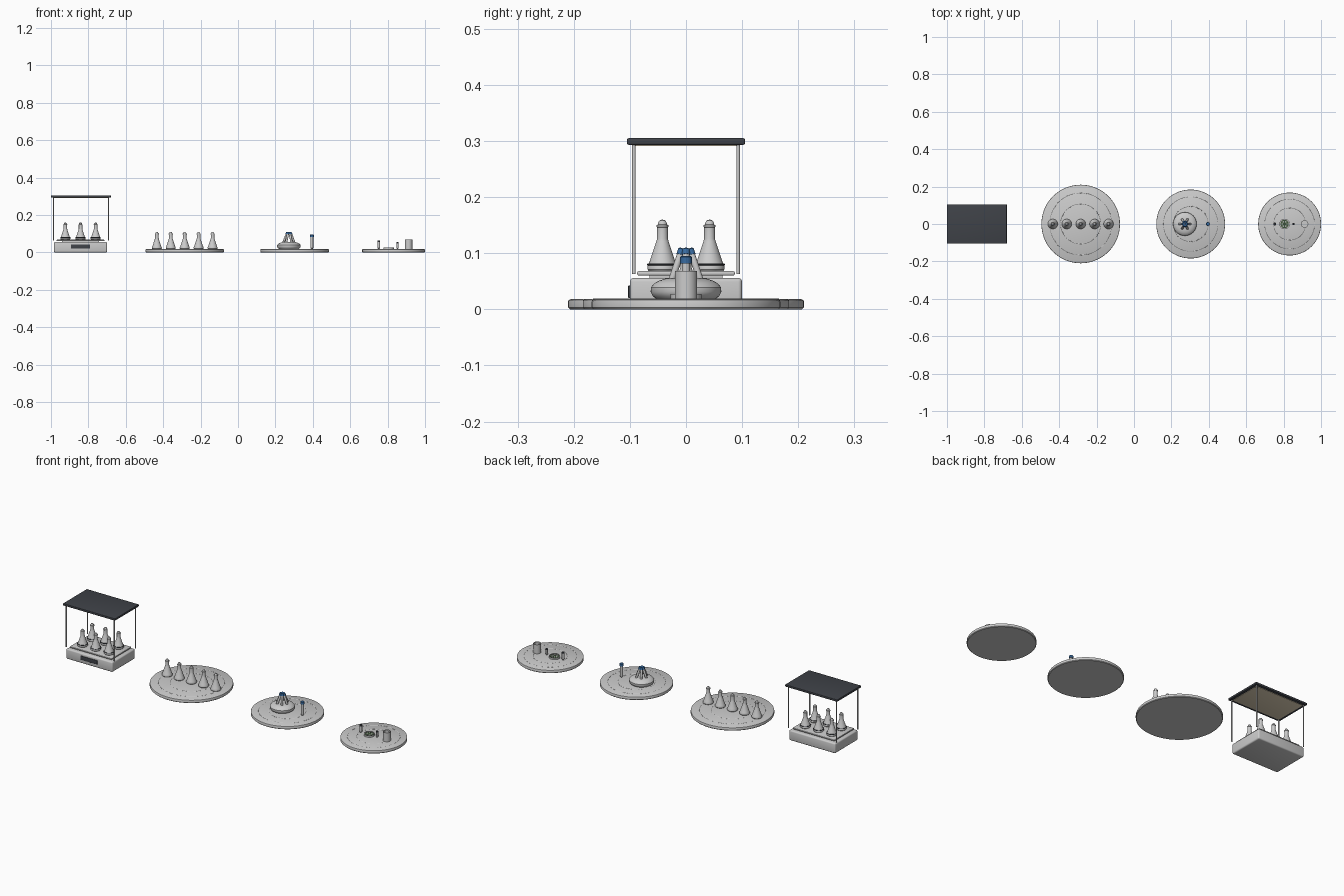
import bpy, bmesh, math
from mathutils import Vector

if "Cube" in bpy.data.objects:
    bpy.data.objects.remove(bpy.data.objects["Cube"])


def material(name, rgb):
    m = bpy.data.materials.new(name)
    m.diffuse_color = (*rgb, 1)
    m.use_nodes = True
    m.node_tree.nodes["Principled BSDF"].inputs["Base Color"].default_value = m.diffuse_color
    return m


DARK = material("dark", (0.05, 0.055, 0.065))
BLUE = material("blue", (0.04, 0.15, 0.36))
GREEN = material("green", (0.05, 0.09, 0.04))
WARM = material("warm_light", (0.75, 0.65, 0.48))
TOP = 0.018  # height of the round platforms


def finish(bm, name, loc, mat=None):
    bmesh.ops.recalc_face_normals(bm, faces=bm.faces)
    me = bpy.data.meshes.new(name)
    bm.to_mesh(me)
    bm.free()
    me.shade_smooth()
    me.set_sharp_from_angle(angle=math.radians(32))
    ob = bpy.data.objects.new(name, me)
    ob.location = loc
    if mat:
        me.materials.append(mat)
    bpy.context.collection.objects.link(ob)
    return ob


def lathe(name, profile, loc, mat=None, seg=32, direction=None):
    bm = bmesh.new()
    vs = [bm.verts.new((r, 0, z)) for r, z in profile]
    es = [bm.edges.new(p) for p in zip(vs, vs[1:])]
    bmesh.ops.spin(bm, geom=vs + es, cent=(0, 0, 0), axis=(0, 0, 1),
                   angle=math.tau, steps=seg)
    bmesh.ops.remove_doubles(bm, verts=bm.verts, dist=1e-5)
    ob = finish(bm, name, loc, mat)
    if direction:
        ob.rotation_euler = Vector(direction).to_track_quat('Z', 'Y').to_euler()
    return ob


def cylinder(name, r, z0, z1, loc, mat=None, seg=24):
    return lathe(name, [(0, z0), (r, z0), (r, z1), (0, z1)], loc, mat, seg)


def ring(name, major, minor, loc, mat=None, seg=48):
    pts = [(major + minor * math.cos(a * math.tau / 8), minor * math.sin(a * math.tau / 8))
           for a in range(9)]
    return lathe(name, pts, loc, mat, seg)


def box(name, size, loc, mat=None, bevel=0.003):
    bm = bmesh.new()
    bmesh.ops.create_cube(bm, size=1)
    bmesh.ops.scale(bm, vec=size, verts=bm.verts)
    bmesh.ops.bevel(bm, geom=bm.edges[:], offset=bevel, segments=3, profile=0.5, affect='EDGES')
    return finish(bm, name, loc, mat)


def flask(name, x, y, z):
    lathe(name, [(0, 0), (0.024, 0), (0.0265, 0.003), (0.0265, 0.009), (0.0235, 0.015),
                 (0.011, 0.053), (0.0095, 0.058), (0.0095, 0.078), (0.011, 0.079),
                 (0.011, 0.082), (0.008, 0.083), (0.0075, 0.087), (0.005, 0.0905),
                 (0, 0.092)], (x, y, z))


def capped_tube(name, loc, length, r, cap_r, cap_h, mat, direction=None):
    lathe(name, [(0, 0), (r * 0.5, 0.001), (r, 0.006), (r, length - cap_h), (0, length - cap_h)],
          loc, None, 20, direction)
    lathe(name + "_cap", [(0, length - cap_h), (cap_r, length - cap_h), (cap_r, length - 0.002),
                          (cap_r - 0.002, length), (0, length)], loc, mat, 20, direction)


# Shaker: base, panel, moving tray, six flasks and a roof on four posts
SX = -0.842
box("shaker_base", (0.284, 0.2, 0.056), (SX, 0, 0.028), bevel=0.007)
box("shaker_panel", (0.102, 0.006, 0.022), (SX, -0.1, 0.031), DARK, 0.001)
box("shaker_plinth", (0.2, 0.13, 0.008), (SX, 0, 0.058), bevel=0.001)
box("shaker_tray", (0.256, 0.174, 0.008), (SX, 0, 0.064))
for i in (-1, 0, 1):
    for y in (-0.042, 0.042):
        flask("shaker_flask", SX + 0.081 * i, y, 0.068)
        ring("flask_clamp", 0.0255, 0.002, (SX + 0.081 * i, y, 0.08), DARK, 32)
box("canopy_roof", (0.32, 0.21, 0.012), (-0.84, 0, 0.299), DARK)
box("canopy_light", (0.29, 0.18, 0.003), (-0.84, 0, 0.2925), WARM, 0.001)
for sx in (-1, 1):
    for sy in (-1, 1):
        cylinder("canopy_post", 0.003, 0.063, 0.295, (-0.84 + sx * 0.147, sy * 0.093, 0), None, 12)

# Three round platforms with inlaid rings
for x, r in ((-0.285, 0.21), (0.303, 0.184), (0.832, 0.168)):
    lathe("round_platform", [(0, 0), (r - 0.003, 0), (r, 0.003), (r, 0.014), (r - 0.001, 0.0165),
                             (r - 0.004, TOP), (0, TOP)], (x, 0, 0), None, 72)
    for k in (0.51, 0.79):
        ring("platform_ring", r * k, 0.002, (x, 0, TOP - 0.0012), None, 72)

# Row of flasks on the first platform
for i in range(-2, 3):
    flask("row_flask", -0.285 + 0.0745 * i, 0, TOP)

# Rotor with six leaning tubes on the second platform
RX = 0.272
lathe("rotor_body", [(0, 0.017), (0.05, 0.017), (0.059, 0.023), (0.063, 0.031), (0.0625, 0.039),
                     (0.057, 0.046), (0.048, 0.051), (0.036, 0.055), (0, 0.056)], (RX, 0, 0), None, 48)
for i in range(6):
    c, s = math.cos(i * math.tau / 6), math.sin(i * math.tau / 6)
    capped_tube("rotor_tube", (RX + 0.034 * c, 0.034 * s, 0.04), 0.073, 0.006, 0.007, 0.012, BLUE,
                (-0.026 * c, -0.026 * s, 0.067))
capped_tube("standing_tube", (0.395, 0, TOP - 0.001), 0.078, 0.0075, 0.0105, 0.013, BLUE)

# Culture dish, vials and beaker on the third platform
lathe("dish", [(0, 0), (0.028, 0), (0.028, 0.009), (0.0255, 0.009), (0.0255, 0.005), (0, 0.005)],
      (0.805, 0, TOP), None, 40)
cylinder("dish_culture", 0.0225, 0.004, 0.0065, (0.805, 0, TOP), GREEN, 32)
for i in range(6):
    a = i * math.tau / 6
    cylinder("colony", 0.004, 0.006, 0.0078,
             (0.805 + 0.013 * math.cos(a), 0.013 * math.sin(a), TOP), None, 12)
capped_tube("tall_vial", (0.753, 0, TOP), 0.045, 0.007, 0.0075, 0.008, DARK)
capped_tube("short_vial", (0.853, 0, TOP), 0.037, 0.0055, 0.006, 0.007, DARK)
lathe("beaker", [(0, 0), (0.02, 0), (0.02, 0.05), (0.0175, 0.05), (0.0175, 0.042), (0, 0.042)],
      (0.912, 0, TOP), None, 32)
